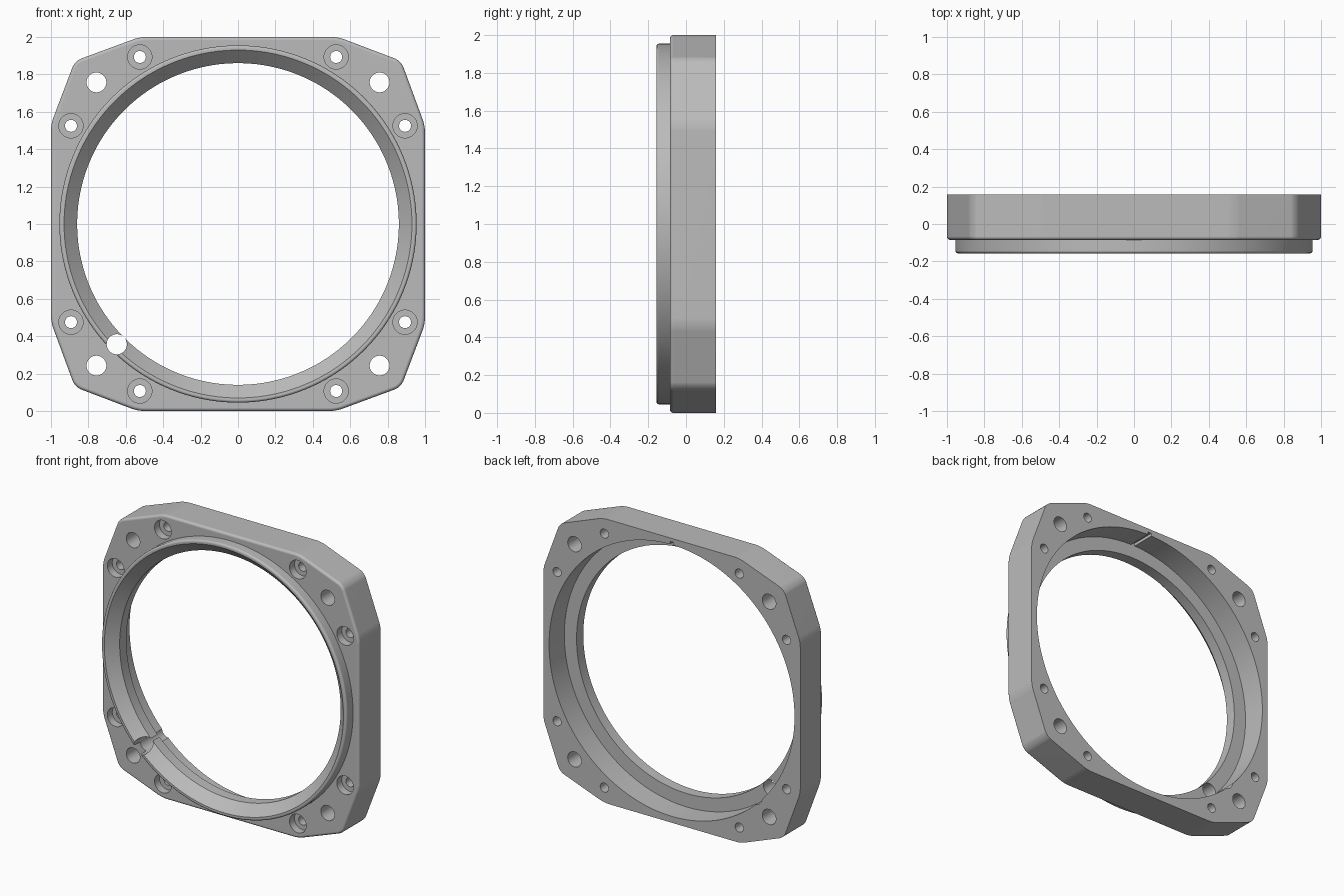
import bpy, bmesh, math

if "Cube" in bpy.data.objects:
    bpy.data.objects.remove(bpy.data.objects["Cube"])

CZ = 1.0                          # height of the ring axis
BACK, FACE, LIP = 0.158, -0.085, -0.157   # depth of back, plate face and ring lip

grey = bpy.data.materials.new("metal grey")
grey.diffuse_color = (0.50, 0.50, 0.50, 1)
grey.use_nodes = True
grey.node_tree.nodes["Principled BSDF"].inputs["Base Color"].default_value = grey.diffuse_color


def to_object(name, bm):
    bmesh.ops.recalc_face_normals(bm, faces=bm.faces[:])
    mesh = bpy.data.meshes.new(name)
    bm.to_mesh(mesh)
    bm.free()
    mesh.materials.append(grey)
    ob = bpy.data.objects.new(name, mesh)
    bpy.context.collection.objects.link(ob)
    return ob


def lathe(name, profile, x=0, z=0, n=160):
    """Closed solid of (radius, y) points turned about a y-parallel axis."""
    bm = bmesh.new()
    rings = []
    for r, y in profile:
        rings.append([bm.verts.new((x + r * math.cos(2 * math.pi * i / n), y,
                                    CZ + z + r * math.sin(2 * math.pi * i / n)))
                      for i in range(n)])
    for a, b in zip(rings, rings[1:]):
        for i in range(n):
            j = (i + 1) % n
            bm.faces.new((a[i], a[j], b[j], b[i]))
    bm.faces.new(rings[0])
    bm.faces.new(rings[-1])
    return to_object(name, bm)


def combine(target, tool, operation):
    mod = target.modifiers.new(operation, 'BOOLEAN')
    mod.operation, mod.object, mod.solver = operation, tool, 'EXACT'
    bpy.context.view_layer.objects.active = target
    bpy.ops.object.modifier_apply(modifier=mod.name)
    bpy.data.objects.remove(tool)


# Plate: twelve-sided outline with softened corners and a rounded front edge
quarter = [(1, 0.525), (0.872, 0.872), (0.535, 1)]
outline = []
for k in range(4):
    c, s = round(math.cos(k * math.pi / 2)), round(math.sin(k * math.pi / 2))
    outline += [(c * x - s * z, s * x + c * z) for x, z in quarter]
bm = bmesh.new()
front = bm.faces.new([bm.verts.new((x, FACE, CZ + z)) for x, z in outline])
new = bmesh.ops.extrude_face_region(bm, geom=[front])["geom"]
for v in new:
    if isinstance(v, bmesh.types.BMVert):
        v.co.y = BACK
sides = [e for e in bm.edges if abs(e.verts[0].co.y - e.verts[1].co.y) > 0.1]
bmesh.ops.bevel(bm, geom=sides, offset=0.035, segments=4, profile=0.5, affect='EDGES')
rim = [e for e in bm.edges if all(abs(v.co.y - FACE) < 1e-4 for v in e.verts)]
bmesh.ops.bevel(bm, geom=rim, offset=0.018, segments=4, profile=0.5, affect='EDGES')
plate = to_object("mounting_frame", bm)

# Raised round lip on the front
fillet = [(0.941 + 0.014 * math.sin(a), LIP + 0.014 - 0.014 * math.cos(a))
          for a in (i * math.pi / 8 for i in range(5))]
combine(plate, lathe("lip", fillet + [(0.955, -0.05)]), 'UNION')

# Bore: flared mouth, straight throat, wide recess from the back
combine(plate, lathe("bore", [(0.95, LIP - 0.02), (0.86, LIP + 0.07), (0.86, -0.012),
                              (0.955, -0.012), (0.955, BACK + 0.1)]), 'DIFFERENCE')

# Large corner holes and counterbored screw holes
for sx in (-1, 1):
    for sz in (-1, 1):
        combine(plate, lathe("hole", [(0.053, -0.3), (0.053, 0.3)],
                             sx * 0.757, sz * 0.757, 40), 'DIFFERENCE')
        for x, z in ((0.525, 0.893), (0.893, 0.525)):
            combine(plate, lathe("screw_hole", [(0.065, -0.3), (0.065, FACE + 0.055),
                                                (0.032, FACE + 0.055), (0.032, 0.3)],
                                 sx * x, sz * z, 32), 'DIFFERENCE')

# Drilled passage through the lip at lower left
combine(plate, lathe("passage", [(0.054, -0.3), (0.054, 0.3)], -0.648, -0.643, 40),
        'DIFFERENCE')

# Small key slot in the top of the recess
bm = bmesh.new()
bmesh.ops.create_cube(bm, size=1)
for v in bm.verts:
    v.co = (v.co.x * 0.03, 0.094 + v.co.y * 0.212, CZ + 0.945 + v.co.z * 0.06)
combine(plate, to_object("key_slot", bm), 'DIFFERENCE')

# Smooth shading with crisp edges
bpy.ops.object.select_all(action='DESELECT')
plate.select_set(True)
bpy.context.view_layer.objects.active = plate
bpy.ops.object.shade_smooth_by_angle(angle=math.radians(30))
wn = plate.modifiers.new("even_normals", 'WEIGHTED_NORMAL')
wn.keep_sharp = True
